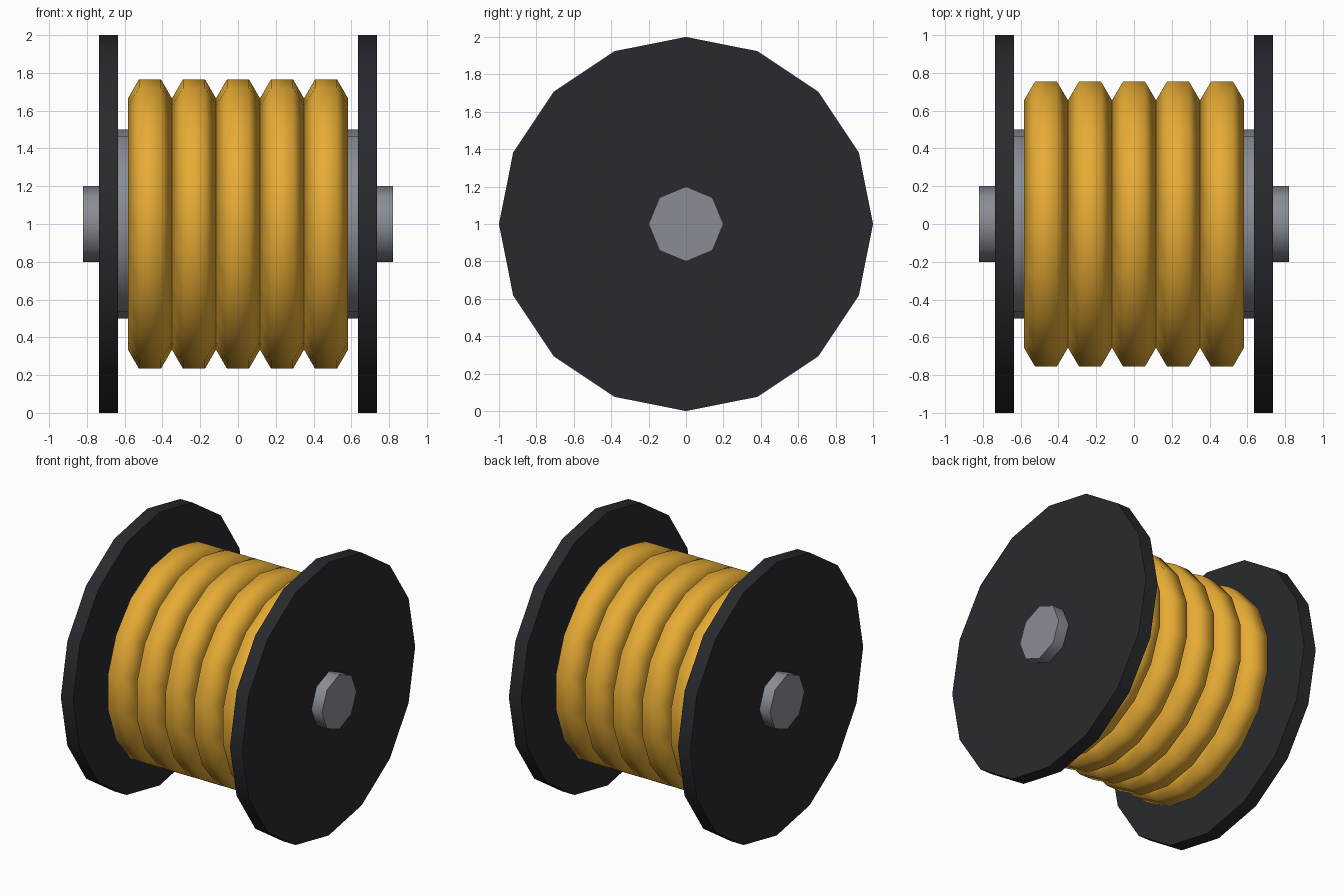
import bpy, bmesh
from math import pi, cos, sin, radians
from mathutils import Matrix

if "Cube" in bpy.data.objects:
    bpy.data.objects.remove(bpy.data.objects["Cube"])


def material(name, rgb):
    m = bpy.data.materials.new(name)
    m.diffuse_color = (*rgb, 1)
    m.use_nodes = True
    m.node_tree.nodes["Principled BSDF"].inputs["Base Color"].default_value = m.diffuse_color
    return m


BLACK = material("black_plastic", (0.022, 0.023, 0.028))
STEEL = material("grey_steel", (0.25, 0.27, 0.30))
ROPE = material("yellow_rope", (0.80, 0.41, 0.035))
CENTRE_Z = 1.0


def finish(bm, name, mat, angle):
    bmesh.ops.recalc_face_normals(bm, faces=bm.faces)
    mesh = bpy.data.meshes.new(name)
    bm.to_mesh(mesh)
    bm.free()
    mesh.materials.append(mat)
    ob = bpy.data.objects.new(name, mesh)
    bpy.context.collection.objects.link(ob)
    bpy.ops.object.select_all(action='DESELECT')
    ob.select_set(True)
    bpy.context.view_layer.objects.active = ob
    bpy.ops.object.shade_smooth_by_angle(angle=radians(angle))


def disc(name, x, radius, width, sides, mat):
    # cylinder lying along x, with a corner pointing straight up
    bm = bmesh.new()
    place = Matrix.Translation((x, 0, CENTRE_Z)) @ Matrix.Rotation(pi / 2, 4, 'Y')
    bmesh.ops.create_cone(bm, cap_ends=True, segments=sides, radius1=radius,
                          radius2=radius, depth=width, matrix=place)
    finish(bm, name, mat, 50)


def coil(name, x, major, minor, segments=18, sides=6):
    # ring of rope with a hexagonal section, flat side outward
    bm = bmesh.new()
    rings = []
    for i in range(segments):
        a = 2 * pi * i / segments
        ring = []
        for j in range(sides):
            b = 2 * pi * j / sides
            r = major + minor * sin(b)
            ring.append(bm.verts.new((x + minor * cos(b), r * sin(a), CENTRE_Z + r * cos(a))))
        rings.append(ring)
    for i in range(segments):
        p, q = rings[i], rings[(i + 1) % segments]
        for j in range(sides):
            k = (j + 1) % sides
            bm.faces.new((p[j], p[k], q[k], q[j]))
    finish(bm, name, ROPE, 75)


# core drum and axle
disc("drum", 0, 0.5, 1.27, 16, STEEL)
disc("axle", 0, 0.2, 1.64, 8, STEEL)

# end flanges
for side, label in ((-1, "left"), (1, "right")):
    disc(f"{label}_flange", side * 0.685, 1.0, 0.1, 16, BLACK)

# wound rope
PITCH = 0.233
for n in range(5):
    coil(f"rope_coil_{n + 1}", (n - 2) * PITCH, 0.665, PITCH / 2)
